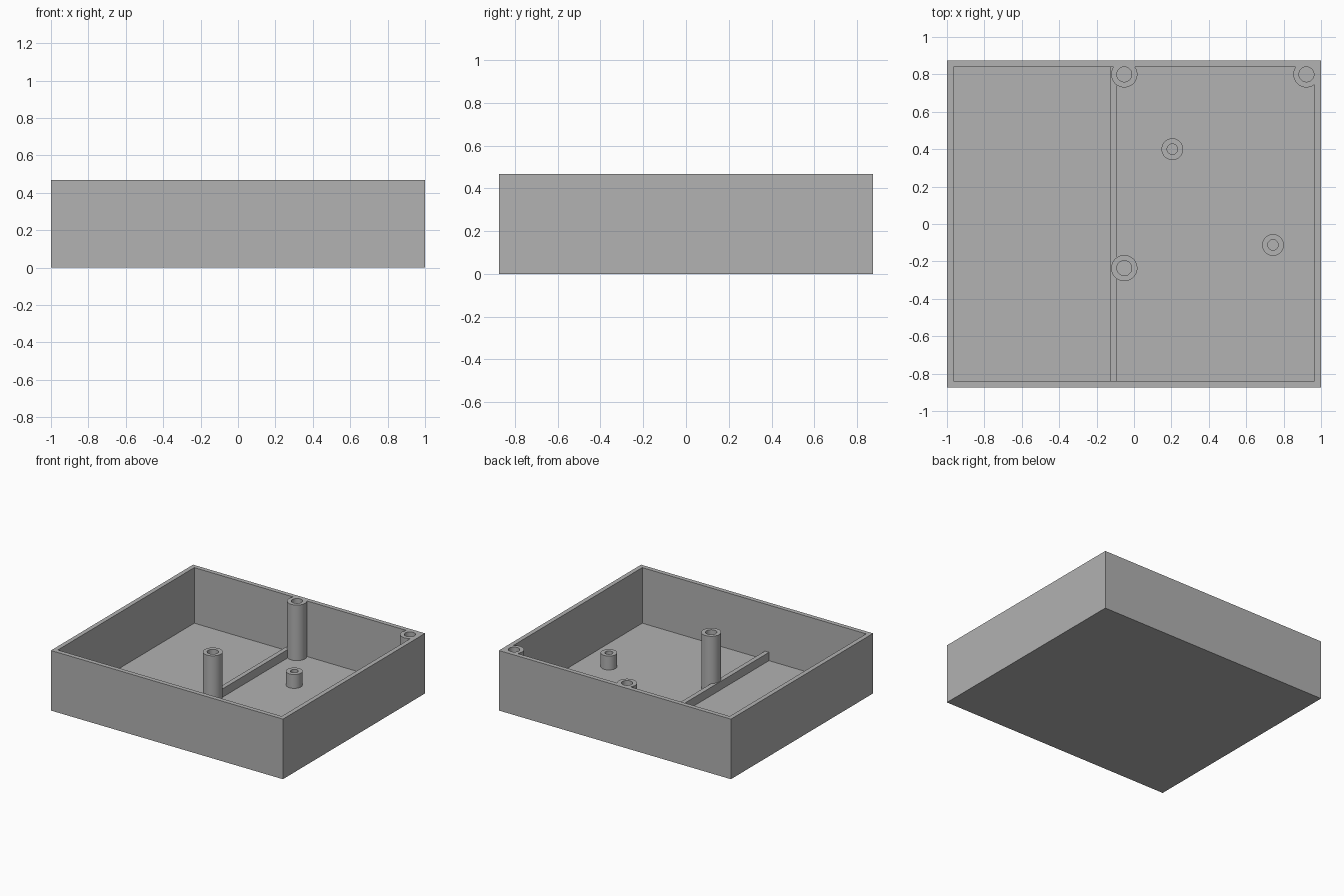
import bpy
import bmesh
from mathutils import Matrix, Vector
from math import radians

cube = bpy.data.objects.get("Cube")
if cube:
    bpy.data.objects.remove(cube, do_unlink=True)

HALF_X, HALF_Y, HEIGHT = 1.0, 0.875, 0.468
WALL = FLOOR = 0.035
SUNK = FLOOR / 2      # parts start inside the floor slab

grey = bpy.data.materials.new("light grey")
grey.use_nodes = True
colour = (0.445, 0.445, 0.445, 1)
grey.diffuse_color = colour
grey.node_tree.nodes["Principled BSDF"].inputs["Base Color"].default_value = colour


def add_object(name, bm):
    mesh = bpy.data.meshes.new(name)
    bm.to_mesh(mesh)
    bm.free()
    mesh.materials.append(grey)
    obj = bpy.data.objects.new(name, mesh)
    bpy.context.collection.objects.link(obj)
    return obj


def box(name, low, high):
    low, high = Vector(low), Vector(high)
    bm = bmesh.new()
    place = Matrix.Translation((low + high) / 2) @ Matrix.Diagonal((high - low).to_4d())
    place[3][3] = 1
    bmesh.ops.create_cube(bm, size=1, matrix=place)
    return add_object(name, bm)


def cylinder(name, centre, radius, bottom, top):
    bm = bmesh.new()
    place = Matrix.Translation((*centre, (bottom + top) / 2))
    bmesh.ops.create_cone(bm, cap_ends=True, segments=48, radius1=radius,
                          radius2=radius, depth=top - bottom, matrix=place)
    return add_object(name, bm)


def combine(target, other, operation):
    """Apply a boolean and remove the helper object."""
    other.hide_render = True
    mod = target.modifiers.new(operation, "BOOLEAN")
    mod.operation, mod.object, mod.solver = operation, other, "EXACT"
    bpy.context.view_layer.objects.active = target
    bpy.ops.object.modifier_apply(modifier=mod.name)
    bpy.data.objects.remove(other, do_unlink=True)


def smooth(obj):
    bpy.ops.object.select_all(action="DESELECT")
    obj.select_set(True)
    bpy.context.view_layer.objects.active = obj
    bpy.ops.object.shade_smooth_by_angle(angle=radians(30))


# Open tray
tray = box("tray", (-HALF_X, -HALF_Y, 0), (HALF_X, HALF_Y, HEIGHT))
cavity = box("cavity", (WALL - HALF_X, WALL - HALF_Y, FLOOR),
             (HALF_X - WALL, HALF_Y - WALL, HEIGHT + 0.1))
combine(tray, cavity, "DIFFERENCE")

# Screw posts merged into the back wall
for centre in ((-0.052, 0.8), (0.922, 0.8)):
    combine(tray, cylinder("wall_post", centre, 0.07, SUNK, HEIGHT), "UNION")
    combine(tray, cylinder("bore", centre, 0.04, FLOOR, HEIGHT + 0.1), "DIFFERENCE")
smooth(tray)

# Low divider rib
box("divider", (-0.127, WALL / 2 - HALF_Y, SUNK), (-0.092, HALF_Y - WALL / 2, 0.1))

# Free-standing hollow posts
posts = (("tall_post", (-0.052, -0.236), 0.07, 0.04, HEIGHT),
         ("back_standoff", (0.205, 0.4), 0.058, 0.028, 0.143),
         ("front_standoff", (0.743, -0.112), 0.058, 0.028, 0.143))
for name, centre, outer, inner, top in posts:
    post = cylinder(name, centre, outer, SUNK, top)
    combine(post, cylinder("bore", centre, inner, 0, top + 0.1), "DIFFERENCE")
    smooth(post)
